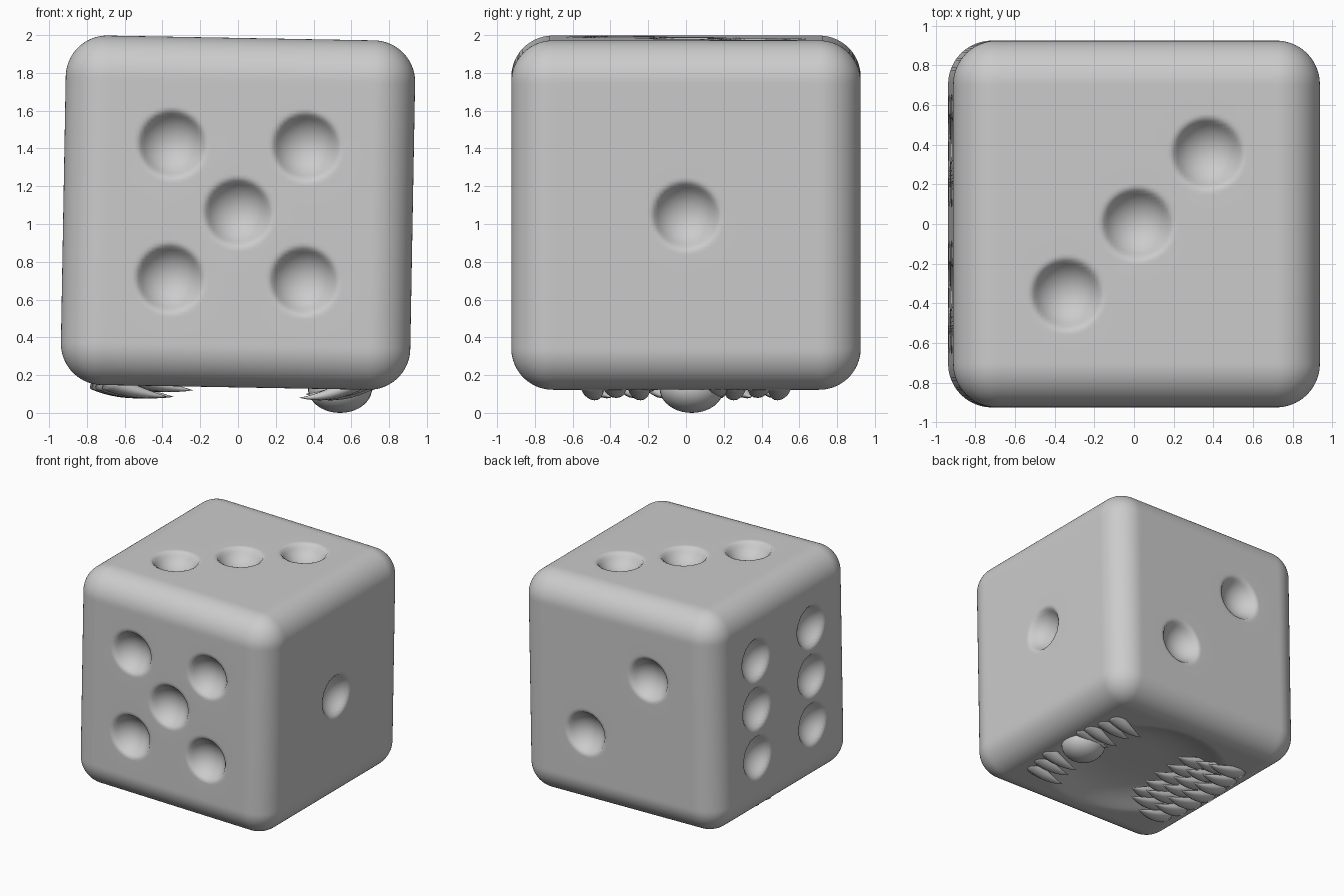
import bpy, bmesh, math, random
from mathutils import Vector, Matrix

if "Cube" in bpy.data.objects:
    bpy.data.objects.remove(bpy.data.objects["Cube"])

random.seed(4)
H, R = 0.925, 0.22          # half size and edge rounding
TILT = Matrix.Rotation(0.018, 4, 'Y')
CENTRE = Vector((0, 0, 1.06))


def finish(bm, name):
    bmesh.ops.recalc_face_normals(bm, faces=bm.faces)
    for f in bm.faces:
        f.smooth = True
    me = bpy.data.meshes.new(name)
    bm.to_mesh(me)
    bm.free()
    ob = bpy.data.objects.new(name, me)
    bpy.context.collection.objects.link(ob)
    return ob


# pips: face normal -> centres on that face
P = 0.355
pips = []
for x, z in [(-P, P), (P, P), (0, 0), (-P, -P), (P, -P)]:
    pips.append((Vector((x, -H, z)), Vector((0, -1, 0))))
for t in (-P, 0, P):
    pips.append((Vector((t, t, H)), Vector((0, 0, 1))))
pips.append((Vector((H, 0, 0)), Vector((1, 0, 0))))
for s in (-1, 1):
    pips.append((Vector((-s * 0.3, H, s * 0.3)), Vector((0, 1, 0))))
    for z in (-0.41, 0, 0.41):
        pips.append((Vector((-H, s * 0.37, z)), Vector((-1, 0, 0))))


def pip_depth(d):
    # spherical bowl with a softened lip
    q = 0.187 ** 2 - d * d
    s = math.sqrt(q) - 0.075 if q > 0 else -0.075 - (d - 0.187)
    return 0.5 * (s + math.sqrt(s * s + 0.0004)) * max(0, min(1, (0.3 - d) / 0.08))


# rounded die body with hollowed pips and a mouth below
bm = bmesh.new()
bmesh.ops.create_cube(bm, size=2 * H)
bmesh.ops.subdivide_edges(bm, edges=bm.edges[:], cuts=99, use_grid_fill=True)
for v in bm.verts:
    p = v.co.copy()
    inner = Vector([max(R - H, min(H - R, c)) for c in p])
    out = inner + (p - inner).normalized() * R
    for c, n in pips:
        if p.dot(n) > H - 1e-4:
            d = (p - c).length
            if d < 0.3:
                out -= n * pip_depth(d)
    if p.z < -H + 1e-4:
        e = math.hypot(p.x / 0.72, p.y / 0.68)
        if e < 1:
            out.z += 0.11 * (1 - e ** 4) ** 1.5
    v.co = CENTRE + TILT @ out
finish(bm, "die_body")


def tooth(name, base, tip, radius, sag):
    # curved tapering spike swept from base to tip
    base, tip = Vector(base), Vector(tip)
    mid = (base + tip) / 2 + Vector((0, 0, -sag))
    bm = bmesh.new()
    rings, n, sides = [], 9, 12
    for i in range(n):
        t = i / n
        c = base * (1 - t) ** 2 + mid * 2 * t * (1 - t) + tip * t * t
        tan = ((mid - base) * (1 - t) + (tip - mid) * t).normalized()
        a = tan.cross(Vector((0, 0, 1))).normalized()
        b = tan.cross(a)
        r = radius * (1 - t ** 1.6)
        rings.append([bm.verts.new(c + r * (a * math.cos(k * math.tau / sides) +
                      0.65 * b * math.sin(k * math.tau / sides))) for k in range(sides)])
    end = bm.verts.new(tip)
    bm.faces.new(rings[0])
    for r0, r1 in zip(rings, rings[1:]):
        for k in range(sides):
            m = (k + 1) % sides
            bm.faces.new((r0[k], r0[m], r1[m], r1[k]))
    for k in range(sides):
        bm.faces.new((rings[-1][k], rings[-1][(k + 1) % sides], end))
    finish(bm, name)


# right-hand row of teeth, curling inward
for i, y in enumerate([-0.5, -0.38, -0.25, 0.17, 0.26, 0.39, 0.5]):
    x = 0.72 - 0.3 * y * y
    tooth(f"right_tooth_{i}", (x, y, 0.17), (x - 0.32, y * 0.95, 0.08 + 0.02 * (i % 2)), 0.07, 0.05)

# left-hand teeth in three overlapping rows
for row, (x, length, z, count) in enumerate([(-0.76, 0.34, 0.17, 7), (-0.62, 0.32, 0.2, 6), (-0.48, 0.28, 0.23, 5)]):
    for i in range(count):
        y = -0.46 + 0.92 * (i + 0.5 * (row == 1)) / 6.2 + 0.07 * row * (row == 2)
        bx = x + 0.3 * y * y
        tooth(f"left_tooth_{row}_{i}", (bx, y, z),
              (bx + length + random.uniform(-0.03, 0.03), y + 0.06, 0.085 + 0.035 * row), 0.075, 0.03)

# rounded tongue bulging from the mouth
bm = bmesh.new()
bmesh.ops.create_uvsphere(bm, u_segments=32, v_segments=20, radius=1)
for v in bm.verts:
    v.co = Vector((0.54 + 0.17 * v.co.x, 0.03 + 0.17 * v.co.y, 0.13 + 0.13 * v.co.z))
finish(bm, "tongue")
